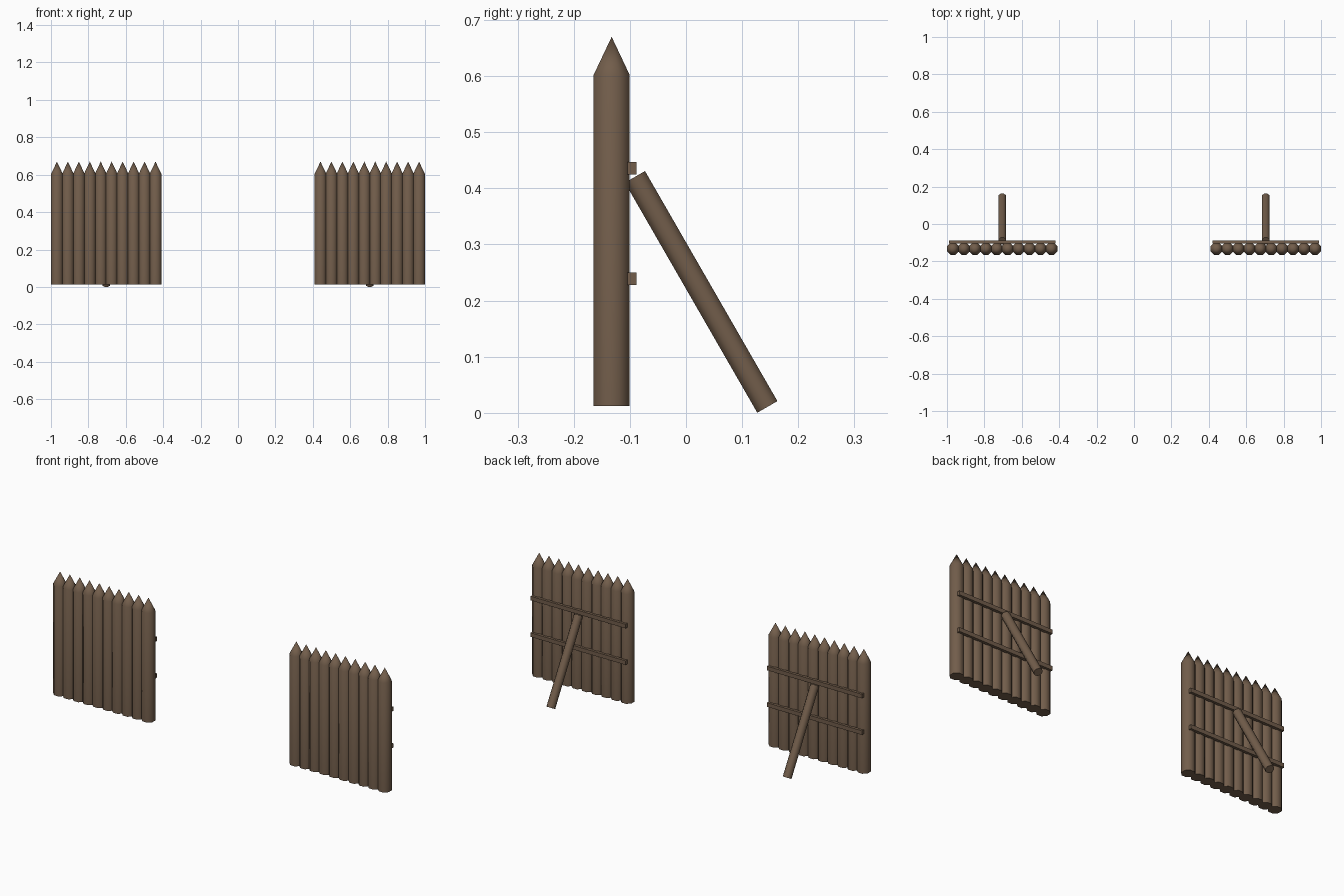
import bpy, bmesh, math
from mathutils import Matrix, Vector

if "Cube" in bpy.data.objects:
    bpy.data.objects.remove(bpy.data.objects["Cube"])

wood = bpy.data.materials.new("weathered brown wood")
wood.diffuse_color = (0.168, 0.110, 0.070, 1)
wood.use_nodes = True
wood.node_tree.nodes["Principled BSDF"].inputs["Base Color"].default_value = wood.diffuse_color

SIDES = 8
FLAT = math.cos(math.pi / SIDES)      # apothem / radius
COUNT = 10                            # stakes per panel
INNER, OUTER = 0.441, 0.968           # first and last stake centres
MID = (INNER + OUTER) / 2


def finish(bm, name):
    bmesh.ops.recalc_face_normals(bm, faces=bm.faces)
    me = bpy.data.meshes.new(name)
    bm.to_mesh(me)
    bm.free()
    me.materials.append(wood)
    ob = bpy.data.objects.new(name, me)
    bpy.context.collection.objects.link(ob)
    return ob


def ring(bm, r, z):
    return [bm.verts.new((r * math.cos(a), r * math.sin(a), z))
            for a in ((i + 0.5) * 2 * math.pi / SIDES for i in range(SIDES))]


def stake(name, x):
    # octagonal post with a pointed tip
    bm = bmesh.new()
    r = 0.0322 / FLAT
    low, high = ring(bm, r, 0.012), ring(bm, r, 0.602)
    tip = bm.verts.new((0, 0, 0.67))
    bm.faces.new(low)
    for i in range(SIDES):
        j = (i + 1) % SIDES
        bm.faces.new((low[i], low[j], high[j], high[i]))
        bm.faces.new((high[i], high[j], tip))
    finish(bm, name).location = (x, -0.1325, 0)


def rail(name, x, z):
    # flat cross batten on the back of the stakes
    bm = bmesh.new()
    bmesh.ops.create_cube(bm, size=1)
    bmesh.ops.scale(bm, vec=(0.567, 0.016, 0.022), verts=bm.verts)
    finish(bm, name).location = (x, -0.096, z)


def brace(name, x):
    # slanted round prop behind the panel
    a, b = Vector((x, 0.145, 0.0105)), Vector((x, -0.091, 0.4205))
    bm = bmesh.new()
    r = 0.0207 / FLAT
    bmesh.ops.create_cone(bm, cap_ends=True, segments=SIDES, radius1=r,
                          radius2=r, depth=(b - a).length)
    tilt = math.atan2(a.y - b.y, b.z - a.z)
    turn = Matrix.Rotation(tilt, 4, 'X') @ Matrix.Rotation(math.pi / SIDES, 4, 'Z')
    bmesh.ops.transform(bm, matrix=turn, verts=bm.verts)
    finish(bm, name).location = (a + b) / 2


# two matching palisade panels, left and right of a gap
for side, s in (("left", -1), ("right", 1)):
    for i in range(COUNT):
        stake(f"{side}_stake_{i + 1}", s * (INNER + (OUTER - INNER) * i / (COUNT - 1)))
    rail(f"{side}_lower_rail", s * MID, 0.239)
    rail(f"{side}_upper_rail", s * MID, 0.436)
    brace(f"{side}_brace", s * MID)

# smooth the round sides, keep the caps and tips crisp
for ob in bpy.context.collection.objects:
    ob.select_set(True)
    bpy.context.view_layer.objects.active = ob
bpy.ops.object.shade_smooth_by_angle(angle=math.radians(46))
